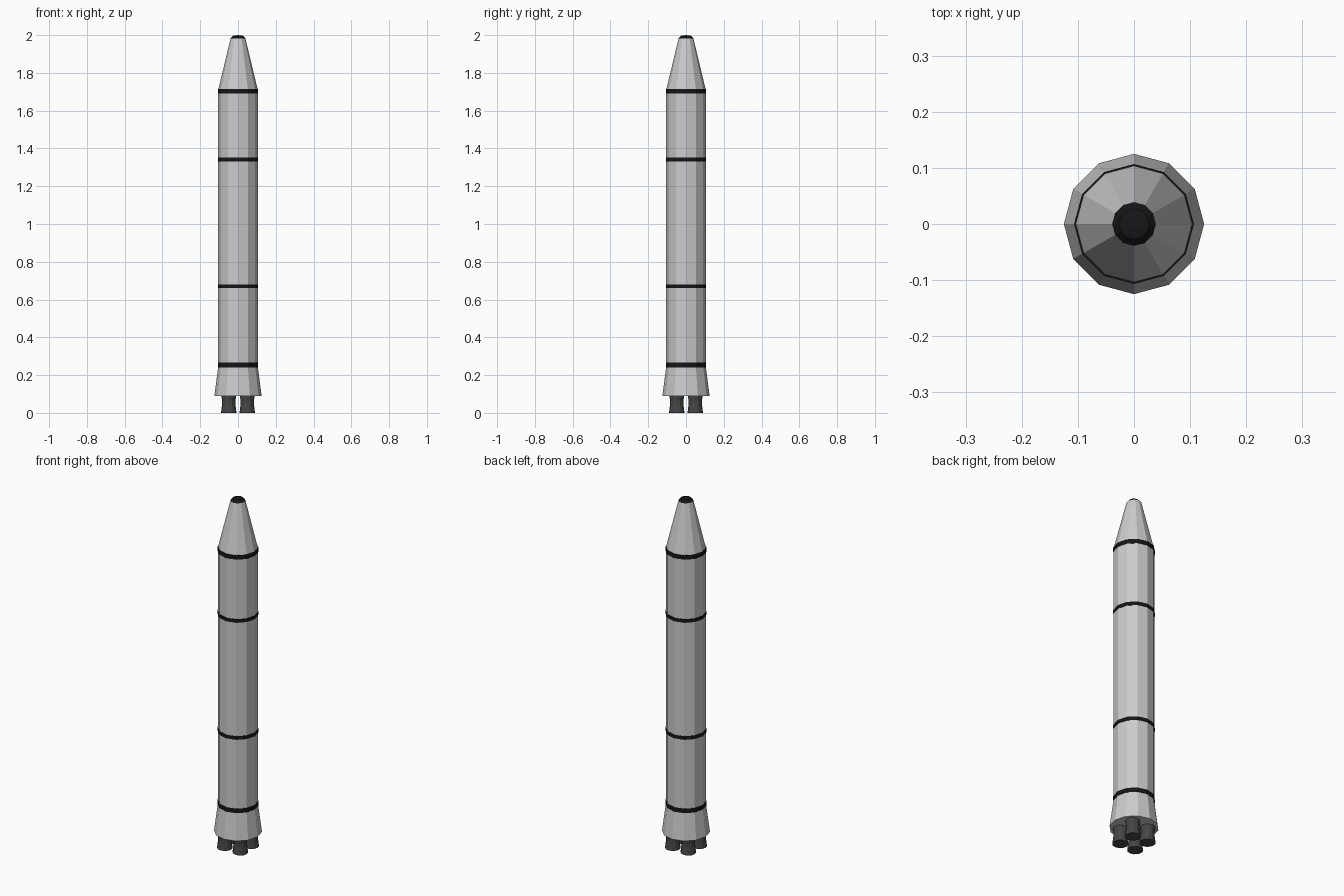
import bpy, bmesh
from math import cos, sin, pi

if "Cube" in bpy.data.objects:
    bpy.data.objects.remove(bpy.data.objects["Cube"])


def paint(name, value):
    m = bpy.data.materials.new(name)
    m.diffuse_color = (value, value, value, 1)
    m.use_nodes = True
    m.node_tree.nodes["Principled BSDF"].inputs["Base Color"].default_value = m.diffuse_color
    return m


black = paint("black", 0.008)
dark = paint("dark_metal", 0.06)


def lathe(name, profile, sides=12, mat=None, at=(0, 0), apex=None):
    """Closed turned solid from (radius, z) points, flat shaded."""
    bm = bmesh.new()
    rings = [[bm.verts.new((r * cos(2 * pi * i / sides), r * sin(2 * pi * i / sides), z))
              for i in range(sides)] for r, z in profile]
    for a, b in zip(rings, rings[1:]):
        for i in range(sides):
            j = (i + 1) % sides
            bm.faces.new((a[i], a[j], b[j], b[i]))
    bm.faces.new(rings[0][::-1])
    top = rings[-1]
    if apex is None:
        bm.faces.new(top)
    else:
        tip = bm.verts.new((0, 0, apex))
        for i in range(sides):
            bm.faces.new((top[i], top[(i + 1) % sides], tip))
    bmesh.ops.recalc_face_normals(bm, faces=bm.faces)
    me = bpy.data.meshes.new(name)
    bm.to_mesh(me)
    bm.free()
    ob = bpy.data.objects.new(name, me)
    ob.location = (at[0], at[1], 0)
    if mat:
        me.materials.append(mat)
    bpy.context.collection.objects.link(ob)
    return ob


R = 0.105

# flared skirt, body tube and nose cone in one shell
lathe("rocket_body", [(0.125, 0.09), (R, 0.245), (R, 1.71), (0.039, 1.983)])

# black nose tip
lathe("nose_tip", [(0.039, 1.983), (0.027, 1.996)], mat=black, apex=2.0)

# black stage bands
for n, (z0, z1) in enumerate([(0.241, 0.266), (0.661, 0.681), (1.331, 1.351), (1.692, 1.716)]):
    lathe(f"stage_band_{n + 1}", [(R + 0.0018, z0), (R + 0.0018, z1)], mat=black)

# four engine nozzles
for n, (sx, sy) in enumerate([(-1, -1), (1, -1), (1, 1), (-1, 1)]):
    lathe(f"engine_nozzle_{n + 1}",
          [(0.041, 0), (0.036, 0.04), (0.035, 0.06), (0.038, 0.085), (0.038, 0.1)],
          mat=dark, at=(sx * 0.049, sy * 0.049))
